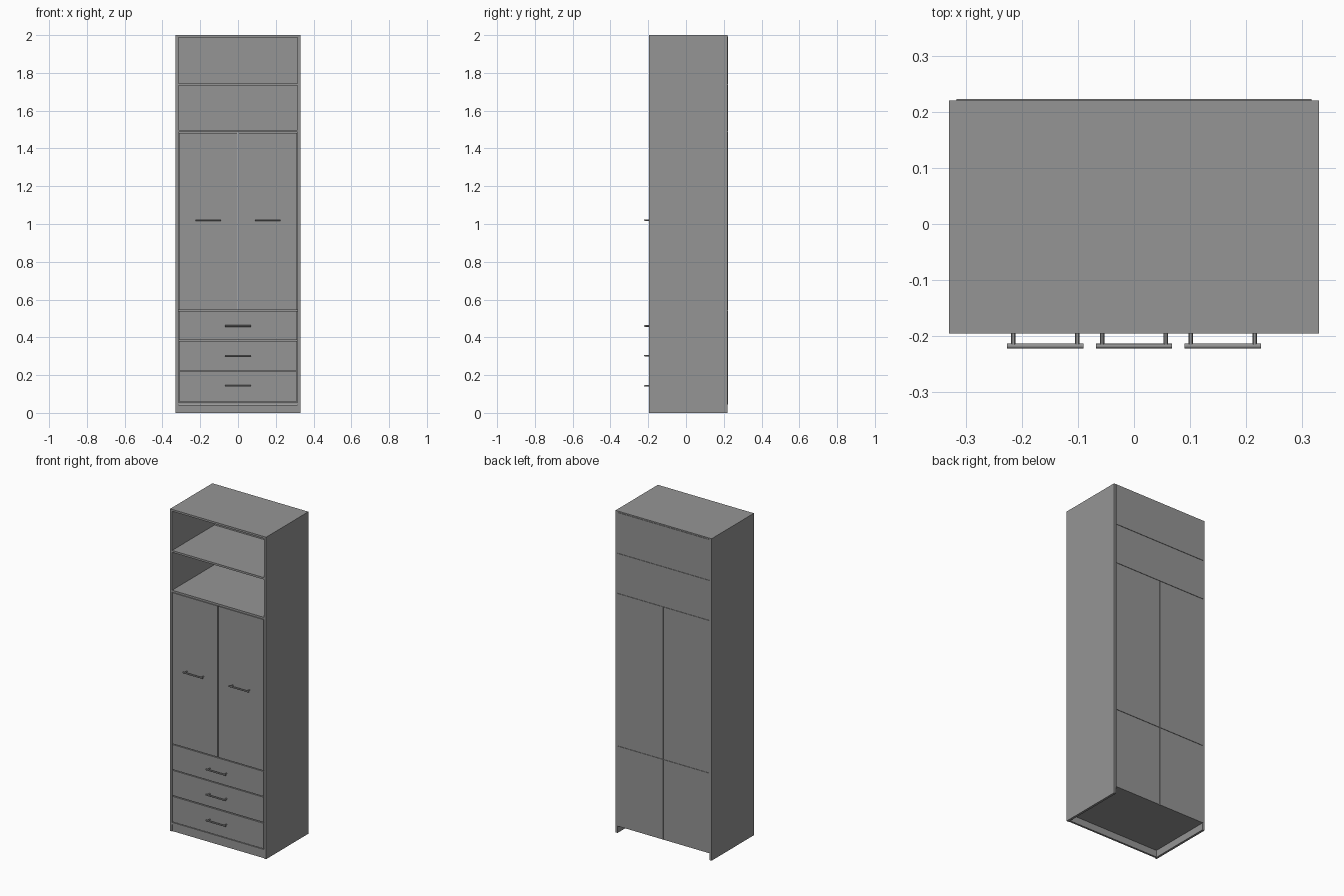
import bpy
from mathutils import Vector

cube = bpy.data.objects.get("Cube")
if cube:
    bpy.data.objects.remove(cube, do_unlink=True)

grey = bpy.data.materials.new("plain grey")
grey.use_nodes = True
GREY = (0.3, 0.3, 0.3, 1)
grey.diffuse_color = GREY
grey.node_tree.nodes["Principled BSDF"].inputs["Base Color"].default_value = GREY


def board(name, x, y, z):
    """Flat board given as (min, max) on each axis."""
    bpy.ops.mesh.primitive_cube_add(size=1)
    ob = bpy.context.object
    ob.name = name
    for v in ob.data.vertices:
        v.co = [lo if c < 0 else hi for c, (lo, hi) in zip(v.co, (x, y, z))]
    ob.data.materials.append(grey)
    return ob


def rod(name, start, end, radius):
    """Round bar between two points."""
    a, b = Vector(start), Vector(end)
    bpy.ops.mesh.primitive_cylinder_add(
        vertices=12, radius=radius, depth=(b - a).length, location=(a + b) / 2,
        rotation=(b - a).to_track_quat('Z', 'Y').to_euler())
    bpy.ops.object.shade_smooth_by_angle()
    ob = bpy.context.object
    ob.name = name
    ob.data.materials.append(grey)


def handle(name, x, z):
    rod(name + "_bar", (x - 0.068, -0.2175, z), (x + 0.068, -0.2175, z), 0.0045)
    for side, tag in ((-1, "right"), (1, "left")):
        px = x + side * 0.057
        rod(f"{name}_{tag}_post", (px, -0.194, z), (px, -0.2175, z), 0.004)


W, IN = 0.33, 0.316          # outer and inner half widths
FRONT, BACK = -0.195, 0.22
T = 0.012                    # board thickness
INNER = (-IN, IN)
DEPTH = (FRONT, BACK)
RECESSED = (FRONT + T + 0.002, BACK)

# Carcass
board("top_board", (-W, W), DEPTH, (2 - T, 2))
board("left_side", (IN, W), DEPTH, (0, 2 - T))
board("right_side", (-W, -IN), DEPTH, (0, 2 - T))
board("upper_shelf", INNER, DEPTH, (1.733, 1.745))
board("lower_shelf", INNER, DEPTH, (1.486, 1.498))
board("drawer_cover", INNER, RECESSED, (0.536, 0.548))
board("bottom_board", INNER, DEPTH, (0.044, 0.056))
board("plinth", INNER, (FRONT + 0.004, FRONT + 0.016), (0, 0.042))

# Back panels, with narrow joints between them
BACK_Y = (BACK, BACK + 0.003)
for name, lo, hi in (("top", 1.741, 1.992), ("middle", 1.492, 1.738)):
    board(name + "_back_panel", INNER, BACK_Y, (lo, hi))
for name, lo, hi in (("tall", 0.544, 1.489), ("low", 0.044, 0.541)):
    board(f"{name}_left_back_panel", (0.0015, IN), BACK_Y, (lo, hi))
    board(f"{name}_right_back_panel", (-IN, -0.0015), BACK_Y, (lo, hi))

# Doors
FACE = (FRONT, FRONT + T)
EDGE = IN - 0.003
DOOR_Z = (0.545, 1.483)
board("left_door", (0.003, EDGE), FACE, DOOR_Z)
board("right_door", (-EDGE, -0.003), FACE, DOOR_Z)
handle("left_door_handle", 0.158, 1.02)
handle("right_door_handle", -0.158, 1.02)

# Drawers
drawers = (("bottom", 0.06, 0.218, 0.143), ("middle", 0.224, 0.38, 0.303),
           ("top", 0.385, 0.54, 0.46))
for name, lo, hi, grip in drawers:
    board(name + "_drawer_front", (-EDGE, EDGE), FACE, (lo, hi))
    handle(name + "_drawer_handle", 0, grip)
